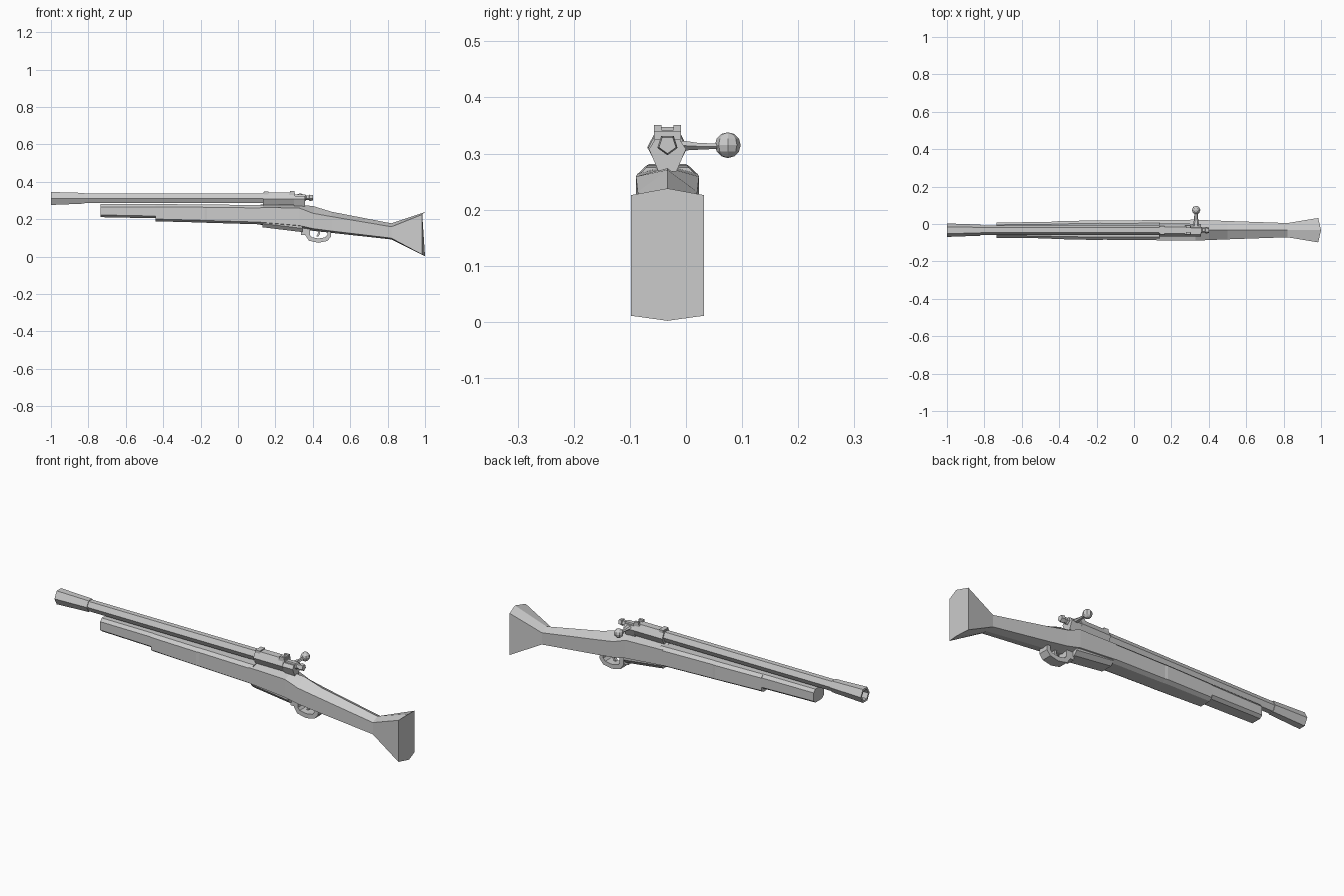
import bpy, bmesh, math
from mathutils import Matrix, Vector

if "Cube" in bpy.data.objects:
    bpy.data.objects.remove(bpy.data.objects["Cube"])

CY = -0.033   # centre line of the gun


def make(name, bm):
    bmesh.ops.recalc_face_normals(bm, faces=bm.faces)
    me = bpy.data.meshes.new(name)
    bm.to_mesh(me)
    bm.free()
    ob = bpy.data.objects.new(name, me)
    bpy.context.collection.objects.link(ob)
    return ob


def loft(name, rings, caps=True):
    bm = bmesh.new()
    vs = [[bm.verts.new(p) for p in r] for r in rings]
    n = len(rings[0])
    for a, b in zip(vs, vs[1:]):
        for i in range(n):
            j = (i + 1) % n
            bm.faces.new((a[i], a[j], b[j], b[i]))
    if caps:
        bm.faces.new(vs[0])
        bm.faces.new(vs[-1])
    return make(name, bm)


def hexring(x, ry, rz, z, n=6, start=0.0):
    return [(x, CY + ry * math.cos(start + math.tau * i / n),
             z + rz * math.sin(start + math.tau * i / n)) for i in range(n)]


def stock_ring(x, w, top, shoulder, low, bottom, bulge=0.0):
    return [(x + bulge, CY, top), (x, CY + w, shoulder), (x, CY + w, low),
            (x + bulge, CY, bottom), (x, CY - w, low), (x, CY - w, shoulder)]


def flat_ring(x, w, top, bottom, bevel=0.012):
    # section with a flat bottom and bevelled lower edges
    b = bottom + bevel
    return [(x, CY - w * .7, top), (x, CY + w * .7, top), (x, CY + w, top - .015), (x, CY + w, b),
            (x, CY + w * .65, bottom), (x, CY - w * .65, bottom), (x, CY - w, b), (x, CY - w, top - .015)]


def block(name, x, y, z):
    bm = bmesh.new()
    bmesh.ops.create_cube(bm, size=1)
    for v in bm.verts:
        v.co = [lo + (c + .5) * (hi - lo) for c, (lo, hi) in zip(v.co, (x, y, z))]
    return make(name, bm)


# barrel with flared hollow muzzle
loft("barrel", [hexring(x, r * .9, r, z) for x, r, z in (
    (0.16, .029, .312), (-.82, .029, .312), (-.82, .033, .312),
    (-1.0, .040, .311), (-1.0, .029, .311), (-.86, .022, .311))])

# receiver, tang and bolt
loft("receiver", [hexring(x, .035, .038, .309) for x in (.135, .30)])
loft("receiver_rear", [[(x, CY + y, z) for y, z in
     ((-.016, .268), (.016, .268), (.033, .308), (.022, .325), (-.022, .325), (-.033, .308))]
     for x in (.30, .358)])
loft("bolt", [hexring(x, r, r, .316, 5, -math.pi / 2) for x, r in
     ((.28, .019), (.36, .019), (.365, .014), (.38, .014), (.382, .019), (.40, .016))])

# sights
block("front_sight_base", (.138, .163), (CY - .022, CY + .022), (.33, .347))
block("rear_sight_base", (.272, .305), (CY - .024, CY + .024), (.325, .339))
for s, side in ((-1, "left"), (1, "right")):
    ys = sorted((CY + s * .011, CY + s * .024))
    block("rear_sight_post_" + side, (.277, .302), ys, (.33, .351))

# bolt handle and knob
loft("bolt_handle", [[(.332 + r * math.cos(math.tau * i / 6), y, z + r * .6 * math.sin(math.tau * i / 6))
     for i in range(6)] for y, r, z in ((CY, .019, .314), (.0, .016, .314), (.02, .012, .313), (.065, .008, .313))])
bm = bmesh.new()
bmesh.ops.create_uvsphere(bm, u_segments=8, v_segments=6, radius=.023,
                          matrix=Matrix.Translation((.332, .0745, .315)))
make("bolt_knob", bm)

# stepped fore-end
loft("fore_end_tip", [flat_ring(-.735, .041, .281, .211), flat_ring(-.43, .044, .281, .205)])
loft("fore_end", [flat_ring(-.44, .047, .281, .189), flat_ring(-.18, .053, .279, .182),
                  flat_ring(-.165, .051, .279, .181), flat_ring(.14, .054, .275, .172)])

# stock body, wrist and flared butt
loft("stock", [stock_ring(*s) for s in (
    (.12, .054, .279, .264, .184, .170), (.33, .056, .275, .259, .166, .150),
    (.40, .053, .271, .232, .150, .138), (.50, .049, .240, .214, .137, .127),
    (.82, .038, .178, .160, .099, .092))]
    + [stock_ring(.985, .065, .238, .226, .011, .002, .015)])

# magazine housing below the body
loft("magazine", [flat_ring(.13, .048, .22, .157, .02), flat_ring(.345, .050, .20, .131, .02)])
block("guard_mount", (.338, .368), (CY - .022, CY + .022), (.115, .17))

# trigger guard strip
outer = [(.360, .15), (.362, .112), (.380, .085), (.43, .074), (.478, .084), (.498, .108), (.497, .14)]
inner = [(.384, .15), (.384, .116), (.394, .104), (.43, .097), (.466, .103), (.478, .116), (.477, .14)]
bw = .026
loft("trigger_guard", [[(o[0], CY - bw, o[1]), (o[0], CY + bw, o[1]),
                        (i[0], CY + bw, i[1]), (i[0], CY - bw, i[1])] for o, i in zip(outer, inner)])

# curved trigger
loft("trigger", [[(x - .006, CY - .008, z), (x - .006, CY + .008, z), (x + .006, CY + .008, z),
     (x + .006, CY - .008, z)] for x, z in ((.425, .155), (.433, .132), (.432, .12), (.424, .108))])
